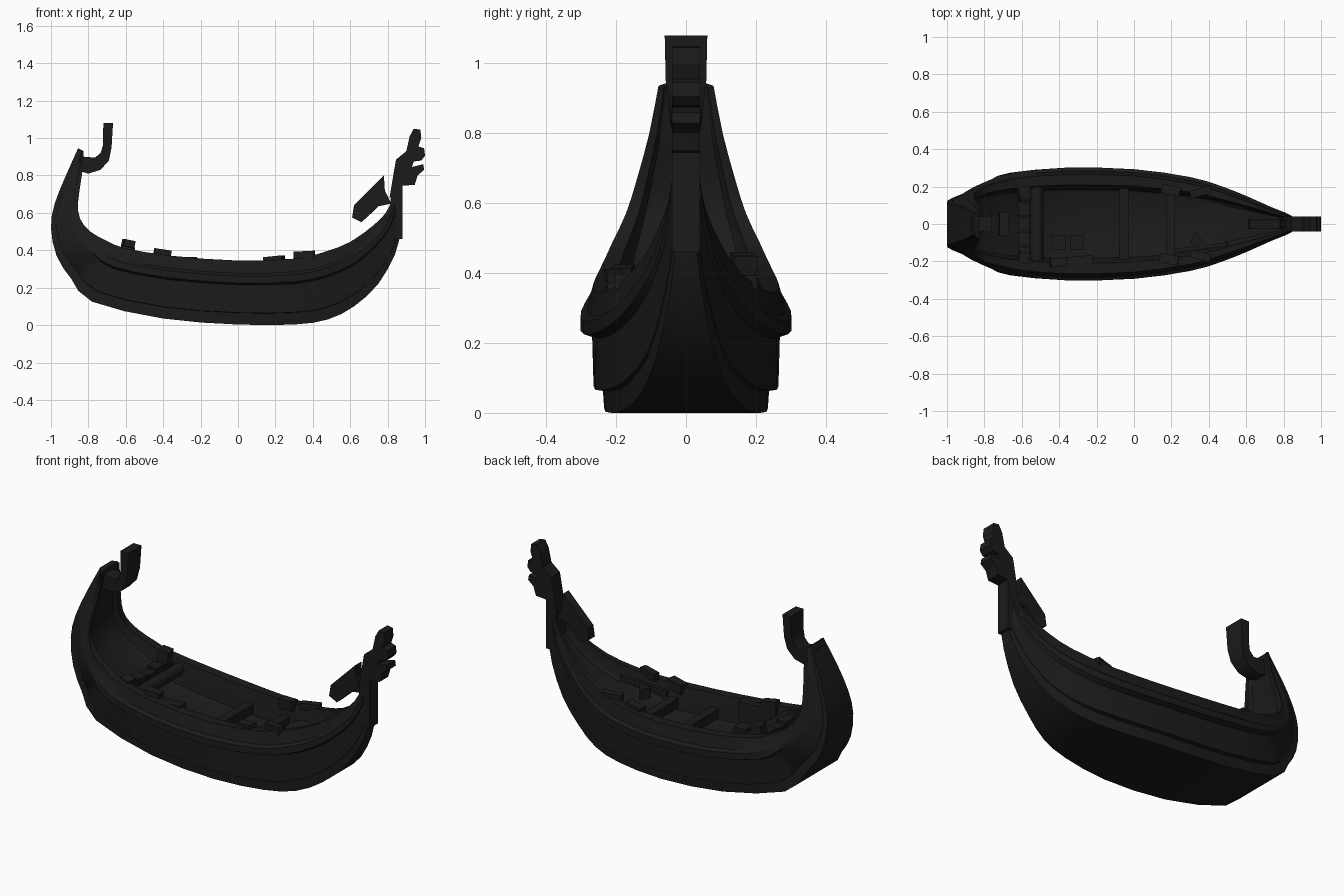
import bpy, bmesh, math
from mathutils import Vector, Matrix

if "Cube" in bpy.data.objects:
    bpy.data.objects.remove(bpy.data.objects["Cube"])

black = bpy.data.materials.new("charcoal black")
black.diffuse_color = (0.011, 0.011, 0.011, 1)
black.use_nodes = True
black.node_tree.nodes["Principled BSDF"].inputs["Base Color"].default_value = black.diffuse_color


def finish(name, bm, smooth=None):
    bmesh.ops.remove_doubles(bm, verts=bm.verts, dist=0.0005)
    bmesh.ops.recalc_face_normals(bm, faces=bm.faces)
    me = bpy.data.meshes.new(name)
    bm.to_mesh(me)
    bm.free()
    me.materials.append(black)
    ob = bpy.data.objects.new(name, me)
    bpy.context.collection.objects.link(ob)
    if smooth:
        bpy.ops.object.select_all(action='DESELECT')
        ob.select_set(True)
        bpy.context.view_layer.objects.active = ob
        bpy.ops.object.shade_smooth_by_angle(angle=math.radians(smooth))
    return ob


def loft(name, rings, smooth=None):
    """Skin closed rings of equal length and cap both ends."""
    bm = bmesh.new()
    vs = [[bm.verts.new(p) for p in r] for r in rings]
    n = len(vs[0])
    for a, b in zip(vs, vs[1:]):
        for i in range(n):
            j = (i + 1) % n
            bm.faces.new((a[i], a[j], b[j], b[i]))
    bm.faces.new(vs[0])
    bm.faces.new(vs[-1])
    return finish(name, bm, smooth)


def plate(name, pts, w):
    """Front-view outline extruded across the boat."""
    return loft(name, [[(x, y, z) for x, z in pts] for y in (-w, w)])


def box(name, lo, hi, turn=0, tilt=0):
    c = (Vector(lo) + Vector(hi)) / 2
    s = Vector(hi) - Vector(lo)
    bm = bmesh.new()
    m = (Matrix.Translation(c) @ Matrix.Rotation(turn, 4, 'Z')
         @ Matrix.Rotation(tilt, 4, 'Y') @ Matrix.Diagonal((*s, 1)))
    bmesh.ops.create_cube(bm, size=1, matrix=m)
    return finish(name, bm)


# Hull stations: keel x, z, half width; gunwale x, z, half width; bottom step; rail size
S = [(-.855, .945, .055, -.825, .93, .08, 0, .1), (-.92, .80, .085, -.835, .80, .105, 0, .1),
     (-.98, .65, .105, -.855, .66, .143, 0, .1), (-1.0, .52, .12, -.845, .57, .172, 0, .1),
     (-.97, .37, .14, -.79, .50, .205, 0, .15), (-.89, .245, .17, -.70, .45, .228, 0, .4),
     (-.78, .125, .20, -.60, .41, .247, .9, .75), (-.40, .035, .23, -.35, .37, .265, 1, 1),
     (0, .003, .23, 0, .345, .257, 1, 1), (.30, .003, .19, .30, .355, .215, 1, 1),
     (.48, .03, .15, .46, .39, .17, .6, .9), (.62, .10, .105, .60, .445, .122, .2, .7),
     (.75, .22, .07, .72, .53, .078, 0, .4), (.84, .38, .04, .79, .60, .052, 0, .3),
     (.87, .50, .028, .83, .68, .038, 0, .2)]


def spline(p0, p1, p2, p3, t):
    return [.5 * (2 * b + (c - a) * t + (2 * a - 5 * b + 4 * c - d) * t * t
                  + (3 * b - a - 3 * c + d) * t ** 3) for a, b, c, d in zip(p0, p1, p2, p3)]


def section(s):
    xb, zb, wb, xg, zg, wg, step, k = s
    step = max(0, step)
    low = wg if k > .6 else wb + (wg - wb) * (.75 + .4 * k)
    # Deck is raised at both ends, sunk in the middle well
    floor = .58 if -.5 < xg < .25 else .76
    half = [(0, 0), (0, wb), (.18, wb + .004), (.185, wb + .006 + .024 * step),
            (.62, low + .004), (.65, low + .036 * k), (.76, low + .036 * k),
            (.80, max(low, low + .018 * k)), (1, wg), (1.0, wg * .79), (.88, wg * .75),
            (floor + .03, wg * .69), (floor, wg * .6), (floor, 0)]
    full = half + [(f, -y) for f, y in half[-2:0:-1]]
    return [(xb + (xg - xb) * f, y, max(0, zb + (zg - zb) * f)) for f, y in full]


rings = []
for i in range(len(S) - 1):
    q = [S[max(i - 1, 0)], S[i], S[i + 1], S[min(i + 2, len(S) - 1)]]
    rings += [section(spline(*q, t)) for t in (0, .5)]
rings.append(section(S[-1]))
loft("hull", rings, 32)

# Curled stern ornament: outer x, z, inner x, z, half width
hook = [(-.87, .83, -.87, .92, .04), (-.80, .81, -.82, .90, .04),
        (-.735, .83, -.765, .895, .045), (-.69, .88, -.735, .92, .05),
        (-.676, .95, -.722, .96, .058), (-.668, 1.08, -.72, 1.08, .061)]
loft("stern_curl", [[(a, -w, b), (a, w, b), (c, w, d), (c, -w, d)] for a, b, c, d, w in hook], 40)

# Carved bow post with its notched head
plate("stem_post", [(.80, .56), (.85, .46), (.88, .46), (.88, .72), (.82, .70)], .04)
head = [(.81, .68), (.88, .70), (.88, .745), (.945, .75), (.96, .80), (.995, .83), (.99, .86),
        (.93, .845), (.94, .875), (.98, .88), (1.0, .905), (.995, .945), (.965, .955),
        (.98, 1.0), (.975, 1.045), (.94, 1.05), (.918, 1.01), (.90, .93), (.845, .885), (.83, .80)]
plate("figurehead", head, .04)
plate("bow_bracket", [(.61, .575), (.62, .64), (.78, .80), (.785, .72), (.805, .68), (.82, .65),
                      (.75, .635), (.715, .60), (.66, .55)], .028)

# Thwarts
for n, (x, w) in enumerate([(-.055, .20), (.195, .175)]):
    box(f"thwart_{n}", (x - .025, -w, .22), (x + .025, w, .275))

# Stern bench: rounded beam with cushions behind it
loft("bench_beam", [[(-.52 + .035 * math.cos(a * math.pi / 4), y, .345 + .035 * math.sin(a * math.pi / 4))
                     for a in range(8)] for y in (-.2, .2)], 50)
for i in range(5):
    y = -.16 + .08 * i
    box(f"cushion_{i}", (-.62, y - .036, .30), (-.555, y + .036, .385 + .01 * (i % 2)))
box("bench_end", (-.62, .13, .38), (-.56, .20, .455), .2, .2)
box("bench_end_near", (-.62, -.21, .37), (-.56, -.15, .42), -.2, .2)

# Crates in the well and the chest on the rim
for n, x in enumerate((-.405, -.305)):
    box(f"crate_{n}", (x - .038, -.14, .20), (x + .038, -.06, .27))
box("rim_chest", (-.45, -.235, .25), (-.22, -.175, .365), .08)
box("chest_lid", (-.45, -.23, .35), (-.36, -.18, .405), .1, .15)

# Gear lying along the rails near the bow
for n, (x, y) in enumerate([(.19, -.19), (.20, .18)]):
    box(f"bundle_{n}", (x - .05, y - .025, .31), (x + .05, y + .025, .368), -.2, -.1)
box("rail_pad", (.30, -.19, .35), (.41, -.15, .395), -.25, -.05)
box("rail_pad_far", (.30, .15, .35), (.41, .19, .39), .25, -.05)
loft("folded_cloth", [[(.30, -.10, z), (.40, -.14, z), (.33, -.04, z)] for z in (.26, .33)])
box("oar", (.22, -.135, .30), (.50, -.115, .335), .12, -.12)
